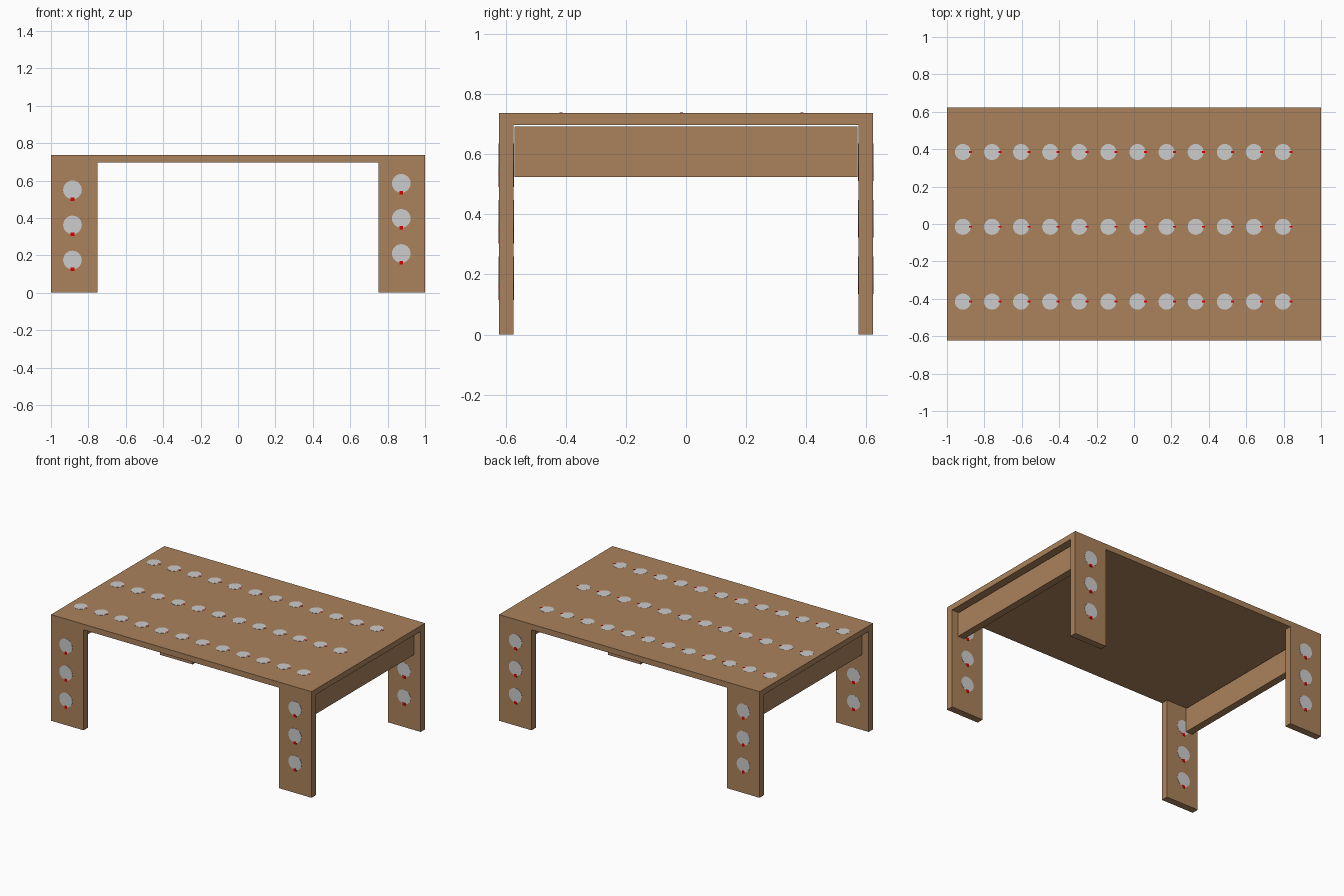
import bpy, math

if "Cube" in bpy.data.objects:
    bpy.data.objects.remove(bpy.data.objects["Cube"])


def material(name, rgb):
    m = bpy.data.materials.new(name)
    m.diffuse_color = (*rgb, 1)
    m.use_nodes = True
    m.node_tree.nodes["Principled BSDF"].inputs["Base Color"].default_value = m.diffuse_color
    return m


WOOD = material("wood brown", (0.402, 0.223, 0.105))
GREY = material("light grey", (0.604, 0.604, 0.604))
RED = material("red", (0.68, 0.0, 0.0))


def box(name, lo, hi, mat):
    bpy.ops.mesh.primitive_cube_add(size=1, location=[(a + b) / 2 for a, b in zip(lo, hi)])
    o = bpy.context.object
    o.name = name
    o.scale = [b - a for a, b in zip(lo, hi)]
    bpy.ops.object.transform_apply(location=False, rotation=False, scale=True)
    o.data.materials.append(mat)
    return o


def disc(name, centre, radius, depth, rot=(0, 0, 0)):
    bpy.ops.mesh.primitive_cylinder_add(vertices=24, radius=radius, depth=depth,
                                        location=centre, rotation=rot)
    o = bpy.context.object
    o.name = name
    o.data.materials.append(GREY)
    return o


W, D, LEG_T, LEG_W = 1.0, 0.622, 0.048, 0.25
UNDER, TOP = 0.697, 0.737

# Table top
box("table_top", (-W, -D, UNDER), (W, D, TOP - 0.001), WOOD)

# Legs, each with three discs running through, and a red marker under each
for side, end, cx, z0 in ((-1, -1, -0.885, 0.175), (1, -1, 0.873, 0.21),
                          (-1, 1, -0.875, 0.195), (1, 1, 0.873, 0.21)):
    label = ("front" if end < 0 else "back") + ("_left" if side < 0 else "_right")
    xs = sorted((side * W, side * (W - LEG_W)))
    ys = sorted((end * D, end * (D - LEG_T)))
    box(label + "_leg", (xs[0], ys[0], 0), (xs[1], ys[1], UNDER), WOOD)
    cy = sum(ys) / 2
    for i in range(3):
        z = z0 + 0.1875 * i
        disc(f"{label}_leg_disc_{i}", (cx, cy, z), 0.05, LEG_T + 0.003, (math.pi / 2, 0, 0))
        h = LEG_T / 2 + 0.002
        box(f"{label}_leg_marker_{i}", (cx - 0.01, cy - h, z - 0.06),
            (cx + 0.01, cy + h, z - 0.04), RED)

# Side rails under the top
for side, label in ((-1, "left"), (1, "right")):
    xs = sorted((side * 0.902, side * 0.952))
    box(label + "_rail", (xs[0], -0.571, 0.524), (xs[1], 0.571, 0.691), WOOD)

# Three rows of discs on the top, each with a tiny red marker to the right
for r, y in enumerate((-0.415, -0.015, 0.385)):
    for i in range(12):
        x = -0.915 + 0.1556 * i
        disc(f"top_disc_{r}_{i}", (x, y, TOP - 0.002), 0.043, 0.004)
        box(f"top_marker_{r}_{i}", (x + 0.034, y - 0.005, TOP - 0.004),
            (x + 0.05, y + 0.005, TOP + 0.0005), RED)
